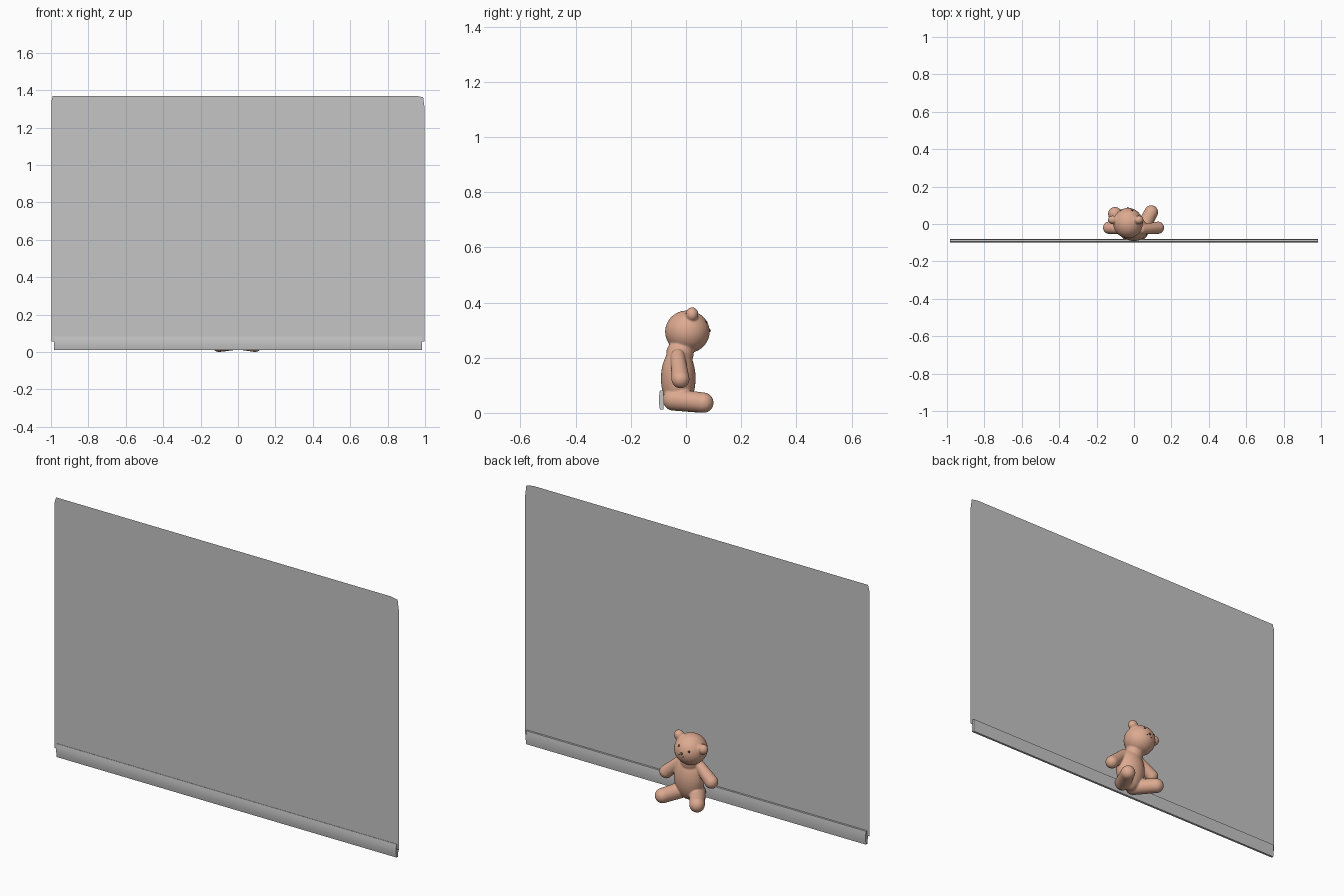
import bpy, bmesh, math
from mathutils import Vector, Matrix

if "Cube" in bpy.data.objects:
    bpy.data.objects.remove(bpy.data.objects["Cube"])


def material(name, rgb):
    m = bpy.data.materials.new(name)
    m.diffuse_color = (*rgb, 1)
    m.use_nodes = True
    m.node_tree.nodes["Principled BSDF"].inputs["Base Color"].default_value = m.diffuse_color
    return m


PEACH = material("peach plush", (0.72, 0.40, 0.28))
GREY = material("light grey", (0.56, 0.56, 0.56))
BROWN = material("dark brown", (0.10, 0.05, 0.035))


def finish(bm, name, mat, smooth=True):
    me = bpy.data.meshes.new(name)
    bm.to_mesh(me)
    bm.free()
    for p in me.polygons:
        p.use_smooth = smooth
    me.materials.append(mat)
    ob = bpy.data.objects.new(name, me)
    bpy.context.collection.objects.link(ob)
    return ob


def ball(bm, centre, radii, tilt=0.0):
    r = Vector(radii) if isinstance(radii, tuple) else Vector((radii,) * 3)
    mat = Matrix.Translation(centre) @ Matrix.Rotation(tilt, 4, 'Y') @ Matrix.Diagonal((*r, 1))
    bmesh.ops.create_uvsphere(bm, u_segments=32, v_segments=20, radius=1, matrix=mat)


def limb(bm, a, b, ra, rb, n=12):
    a, b = Vector(a), Vector(b)
    for i in range(n + 1):
        t = i / n
        ball(bm, a.lerp(b, t), ra + (rb - ra) * t)


# Thin back panel with slightly clipped top corners
bm = bmesh.new()
outline = [(-0.998, 0.055), (0.998, 0.055), (0.998, 1.30), (0.99, 1.362),
           (0.95, 1.37), (-0.99, 1.37), (-0.998, 1.34)]
bm.faces.new([bm.verts.new((x, -0.0925, z)) for x, z in outline])
finish(bm, "back_panel", GREY, False)

# Bottom rail, gently bulged front and back
bm = bmesh.new()
section = []
for i in range(9):
    t = i / 8
    section.append((-0.0945 - 0.0035 * math.sin(math.pi * t), 0.012 + 0.07 * t))
for i in range(9):
    t = 1 - i / 8
    section.append((-0.0825 + 0.0025 * math.sin(math.pi * t), 0.012 + 0.07 * t))
ends = [[bm.verts.new((x, y, z)) for y, z in section] for x in (-0.985, 0.985)]
n = len(section)
for i in range(n):
    j = (i + 1) % n
    bm.faces.new((ends[0][i], ends[0][j], ends[1][j], ends[1][i]))
for e in ends:
    bm.faces.new(e)
bmesh.ops.recalc_face_normals(bm, faces=bm.faces)
rail = finish(bm, "bottom_rail", GREY)
bpy.context.view_layer.objects.active = rail
rail.select_set(True)
bpy.ops.object.shade_smooth_by_angle(angle=math.radians(40))
rail.select_set(False)

# Seated plush bear facing the back: body, neck, head, ears and limbs
HEAD = Vector((-0.032, 0.005, 0.294))
TILT = Matrix.Rotation(math.radians(-15.7), 3, 'Y')
bm = bmesh.new()
ball(bm, (0, -0.028, 0.125), (0.078, 0.063, 0.115))
ball(bm, (-0.012, -0.022, 0.215), 0.05)
ball(bm, HEAD, (0.08, 0.081, 0.077), math.radians(-15.7))
for s in (-1, 1):
    ball(bm, HEAD + TILT @ Vector((s * 0.072, 0.017, 0.045)), (0.026, 0.023, 0.026))
limb(bm, (0.04, -0.03, 0.205), (0.128, -0.02, 0.122), 0.026, 0.033)
limb(bm, (-0.05, -0.03, 0.205), (-0.133, -0.02, 0.137), 0.026, 0.033)
limb(bm, (0.035, -0.045, 0.048), (0.092, 0.063, 0.037), 0.04, 0.037)
limb(bm, (-0.035, -0.045, 0.048), (-0.102, 0.054, 0.037), 0.04, 0.037)
bear = finish(bm, "plush_bear", PEACH)
rm = bear.modifiers.new("blend", 'REMESH')
rm.mode = 'VOXEL'
rm.voxel_size = 0.004
rm.use_smooth_shade = True
sm = bear.modifiers.new("soften", 'SMOOTH')
sm.factor = 0.5
sm.iterations = 6

# Eyes, nose and mouth dots on the face
for name, dx, dz, r in (("eye_right", 0.03, 0.028, 0.005), ("eye_left", -0.03, 0.028, 0.005),
                        ("nose", 0.0, 0.004, 0.006),
                        ("mouth_right", 0.012, -0.008, 0.003), ("mouth_left", -0.012, -0.008, 0.003)):
    bm = bmesh.new()
    d = Vector((dx, math.sqrt(0.079 ** 2 - dx * dx - dz * dz), dz))
    ball(bm, HEAD + TILT @ d, r)
    finish(bm, name, BROWN)
